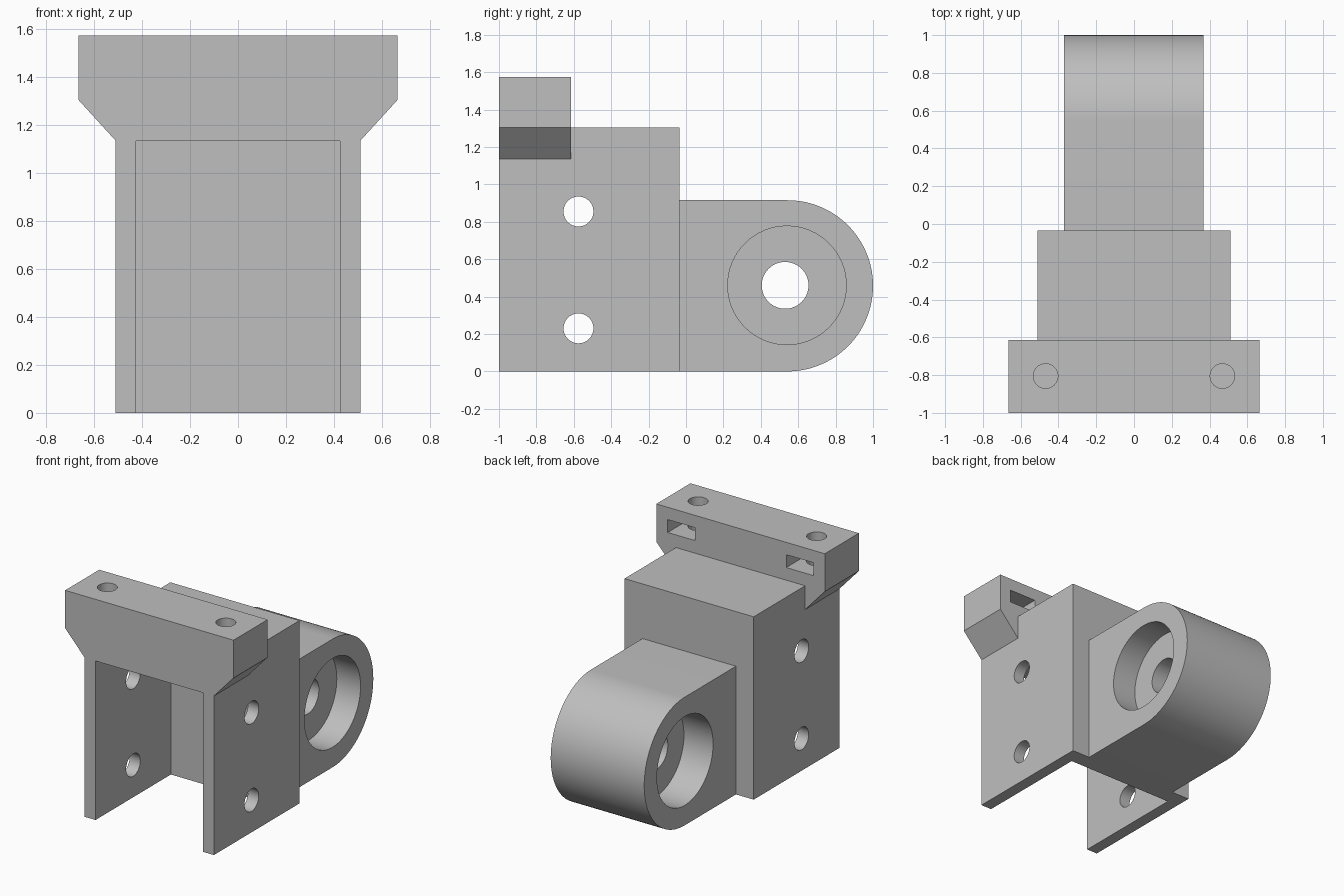
import bpy, bmesh, math
from mathutils import Vector

cube = bpy.data.objects.get("Cube")
if cube:
    bpy.data.objects.remove(cube, do_unlink=True)

grey = bpy.data.materials.new("plain grey")
grey.use_nodes = True
colour = (0.52, 0.52, 0.52, 1)
grey.diffuse_color = colour
grey.node_tree.nodes["Principled BSDF"].inputs["Base Color"].default_value = colour


def prism(name, profile, axis, lo, hi):
    """Extrude a 2D profile along an axis; the profile uses the other two axes in order."""
    def place(p, depth):
        co = list(p)
        co.insert("xyz".index(axis), depth)
        return co
    bm = bmesh.new()
    face = bm.faces.new([bm.verts.new(place(p, lo)) for p in profile])
    ext = bmesh.ops.extrude_face_region(bm, geom=[face])
    verts = [g for g in ext["geom"] if isinstance(g, bmesh.types.BMVert)]
    bmesh.ops.translate(bm, verts=verts, vec=Vector(place((0, 0), hi - lo)))
    bmesh.ops.recalc_face_normals(bm, faces=bm.faces)
    mesh = bpy.data.meshes.new(name)
    bm.to_mesh(mesh)
    bm.free()
    mesh.materials.append(grey)
    obj = bpy.data.objects.new(name, mesh)
    bpy.context.collection.objects.link(obj)
    return obj


def rect(a0, a1, b0, b1):
    return [(a0, b0), (a1, b0), (a1, b1), (a0, b1)]


def arc(a, b, r, start=0, end=360, n=64):
    count = n if end - start == 360 else n + 1
    angles = [math.radians(start + (end - start) * i / n) for i in range(count)]
    return [(a + r * math.cos(t), b + r * math.sin(t)) for t in angles]


def combine(target, tool, operation):
    """Bake one boolean into the target and remove the tool."""
    mod = target.modifiers.new("boolean", "BOOLEAN")
    mod.operation = operation
    mod.solver = "EXACT"
    mod.object = tool
    tool.hide_render = True
    bpy.context.view_layer.update()
    graph = bpy.context.evaluated_depsgraph_get()
    mesh = bpy.data.meshes.new_from_object(target.evaluated_get(graph))
    target.modifiers.clear()
    target.data = mesh
    bpy.data.objects.remove(tool, do_unlink=True)


# Channel housing, open at the front and bottom
body = prism("bracket_body", rect(-0.51, 0.51, -1, -0.035), "z", 0, 1.305)
combine(body, prism("channel_cut", rect(-0.425, 0.425, -1.2, -0.15), "z", -0.2, 1.135), "DIFFERENCE")

# Wide mounting bar with sloped undersides
bar_profile = [(-0.51, 1.135), (0.51, 1.135), (0.665, 1.305),
               (0.665, 1.575), (-0.665, 1.575), (-0.665, 1.305)]
combine(body, prism("mounting_bar", bar_profile, "y", -1, -0.615), "UNION")

# Rounded hinge knuckle at the back
R = 0.4575
knuckle = [(-0.09, 0)] + arc(1 - R, R, R, -90, 90) + [(-0.09, 2 * R)]
combine(body, prism("hinge_knuckle", knuckle, "x", -0.37, 0.368), "UNION")

# Hinge bore and a recess on each side
combine(body, prism("hinge_bore", arc(0.53, 0.46, 0.125), "x", -1, 1), "DIFFERENCE")
for lo, hi in ((-0.6, -0.14), (0.18, 0.6)):
    combine(body, prism("recess", arc(0.54, 0.46, 0.317), "x", lo, hi), "DIFFERENCE")

# Cross holes through both side walls
for z in (0.23, 0.855):
    combine(body, prism("wall_hole", arc(-0.575, z, 0.08, n=48), "x", -1, 1), "DIFFERENCE")

# Screw holes and hexagonal nut slots in the bar
for x in (-0.468, 0.468):
    combine(body, prism("screw_hole", arc(x, -0.805, 0.065, n=40), "z", 1.25, 1.8), "DIFFERENCE")
    slot = [(x - 0.107, -0.5), (x - 0.107, -0.867), (x, -0.929),
            (x + 0.107, -0.867), (x + 0.107, -0.5)]
    combine(body, prism("nut_slot", slot, "z", 1.395, 1.487), "DIFFERENCE")

# Smooth the round surfaces, keep edges sharp
bpy.ops.object.select_all(action="DESELECT")
body.select_set(True)
bpy.context.view_layer.objects.active = body
bpy.ops.object.shade_smooth_by_angle(angle=math.radians(30))
